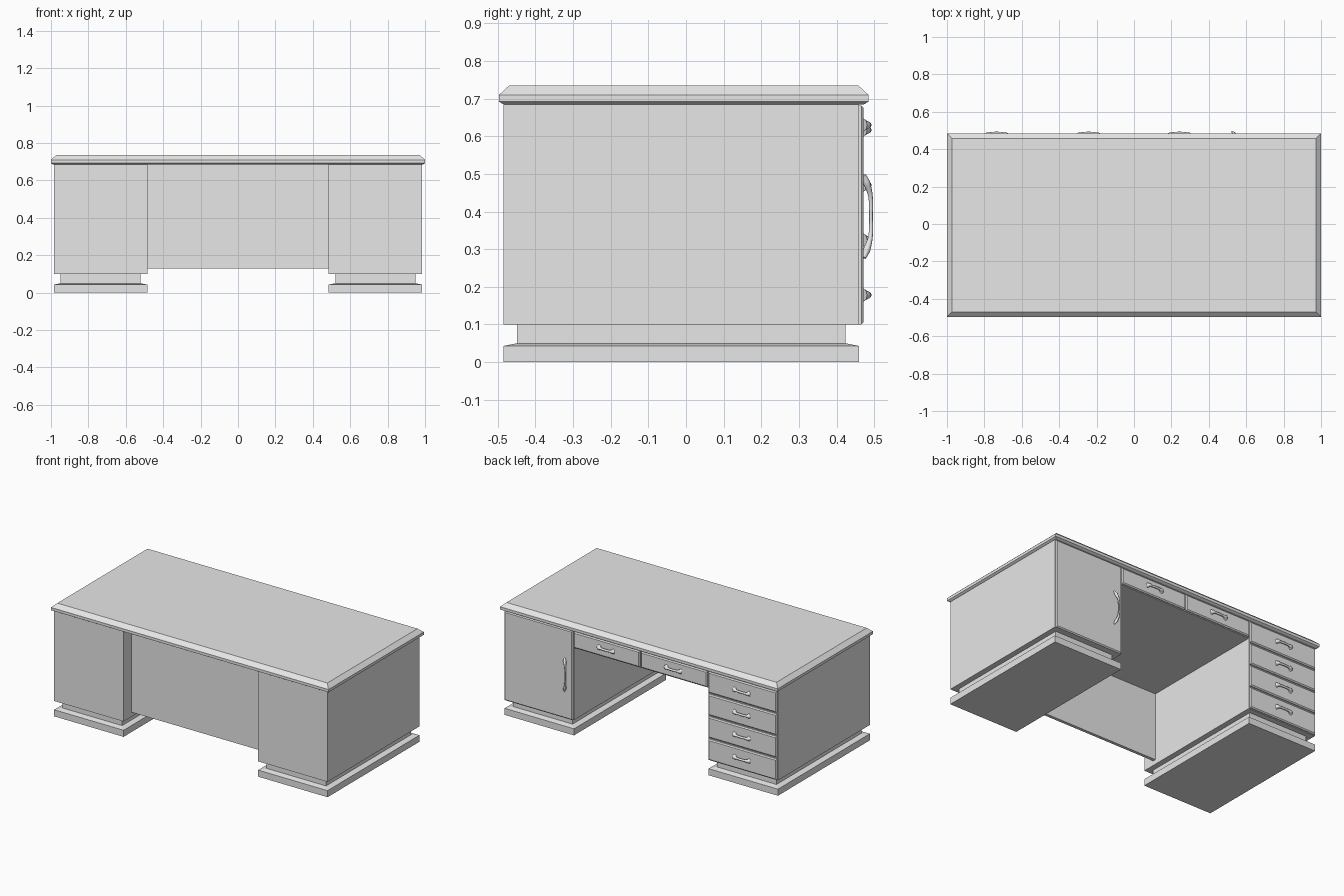
import bpy, bmesh
from mathutils import Vector

cube = bpy.data.objects.get("Cube")
if cube:
    bpy.data.objects.remove(cube, do_unlink=True)

GREY = (0.8, 0.8, 0.8, 1)
grey = bpy.data.materials.new("plain grey")
grey.diffuse_color = GREY
grey.use_nodes = True
grey.node_tree.nodes["Principled BSDF"].inputs["Base Color"].default_value = GREY


def tiers(name, u, v, levels, facing_back=False):
    """Stack of rectangles u by v; levels are (height, inset). Rises along z or +y."""
    bm = bmesh.new()
    rings = []
    for h, i in levels:
        corners = [(u[0] + i, v[0] + i), (u[1] - i, v[0] + i),
                   (u[1] - i, v[1] - i), (u[0] + i, v[1] - i)]
        rings.append([bm.verts.new((a, h, b) if facing_back else (a, b, h))
                      for a, b in corners])
    for low, high in zip(rings, rings[1:]):
        for k in range(4):
            n = (k + 1) % 4
            bm.faces.new((low[k], low[n], high[n], high[k]))
    bm.faces.new(rings[0])
    bm.faces.new(rings[-1])
    bmesh.ops.recalc_face_normals(bm, faces=bm.faces)
    mesh = bpy.data.meshes.new(name)
    bm.to_mesh(mesh)
    bm.free()
    mesh.materials.append(grey)
    obj = bpy.data.objects.new(name, mesh)
    bpy.context.collection.objects.link(obj)
    return obj


def handle(name, centre, points, thickness):
    """Smooth pull swept along (x, y, z, radius factor) points."""
    curve = bpy.data.curves.new(name, "CURVE")
    curve.dimensions = "3D"
    curve.bevel_depth = thickness
    curve.bevel_resolution = 2
    curve.resolution_u = 5
    curve.use_fill_caps = True
    spline = curve.splines.new("BEZIER")
    spline.bezier_points.add(len(points) - 1)
    for p, (x, y, z, r) in zip(spline.bezier_points, points):
        p.co = Vector(centre) + Vector((x, y, z))
        p.radius = r
        p.handle_left_type = p.handle_right_type = "AUTO"
    curve.materials.append(grey)
    obj = bpy.data.objects.new(name, curve)
    bpy.context.collection.objects.link(obj)


INNER, OUTER = 0.485, 0.985
FRONT, BACK, FACE = -0.485, 0.46, 0.472
FLOOR, CEILING = 0.1, 0.685

# Desk top with chamfered rim
tiers("desk_top", (-1, 1), (-0.497, 0.485),
      [(CEILING, 0.012), (0.692, 0), (0.71, 0), (0.735, 0.027)])

# Pedestals on stepped plinths
for side, x in (("left", (INNER, OUTER)), ("right", (-OUTER, -INNER))):
    tiers(side + "_pedestal", x, (FRONT, BACK), [(FLOOR, 0), (CEILING, 0)])
    tiers(side + "_plinth", x, (FRONT, BACK),
          [(0, 0), (0.043, 0), (0.05, 0.036), (FLOOR, 0.036)])

# Centre panel and drawer box over the knee space
tiers("modesty_panel", (-INNER, INNER), (-0.405, -0.385), [(0.13, 0), (CEILING, 0)])
tiers("centre_drawer_box", (-INNER, INNER), (-0.385, BACK), [(0.57, 0), (CEILING, 0)])

# Door and drawer fronts with chamfered edges
EDGE = [(BACK, 0), (0.466, 0), (FACE, 0.007)]
tiers("door", (INNER + 0.004, OUTER - 0.004), (FLOOR, 0.682), EDGE, True)

PULL = [(-0.052, 0, 0, 1.9), (-0.047, 0.008, 0, 1.3), (-0.032, 0.012, 0, 0.8),
        (0.032, 0.012, 0, 0.8), (0.047, 0.008, 0, 1.3), (0.052, 0, 0, 1.9)]


def drawer(name, x, z, pull_z):
    tiers(name + "_front", x, z, EDGE, True)
    handle(name + "_handle", ((x[0] + x[1]) / 2, FACE, pull_z), PULL, 0.009)


for side, x in (("left", (0.004, INNER - 0.004)), ("right", (0.004 - INNER, -0.004))):
    drawer(side + "_centre_drawer", x, (0.575, 0.68), 0.63)

PITCH = (CEILING - FLOOR) / 4
for n in range(4):
    z = FLOOR + n * PITCH
    drawer("pedestal_drawer_%d" % (n + 1), (-OUTER + 0.004, -INNER - 0.004),
           (z + 0.004, z + PITCH - 0.006), z + PITCH / 2 + 0.005)

# Bowed door handle with flared ends
BOW = [(0.016, 0.001, -0.11, 0.9), (0.008, 0.008, -0.09, 1.6), (-0.002, 0.018, -0.055, 1),
       (-0.005, 0.0195, 0, 0.8),
       (-0.002, 0.018, 0.055, 1), (0.008, 0.008, 0.09, 1.6), (0.016, 0.001, 0.11, 0.9)]
handle("door_handle", (0.53, FACE, 0.387), BOW, 0.006)
